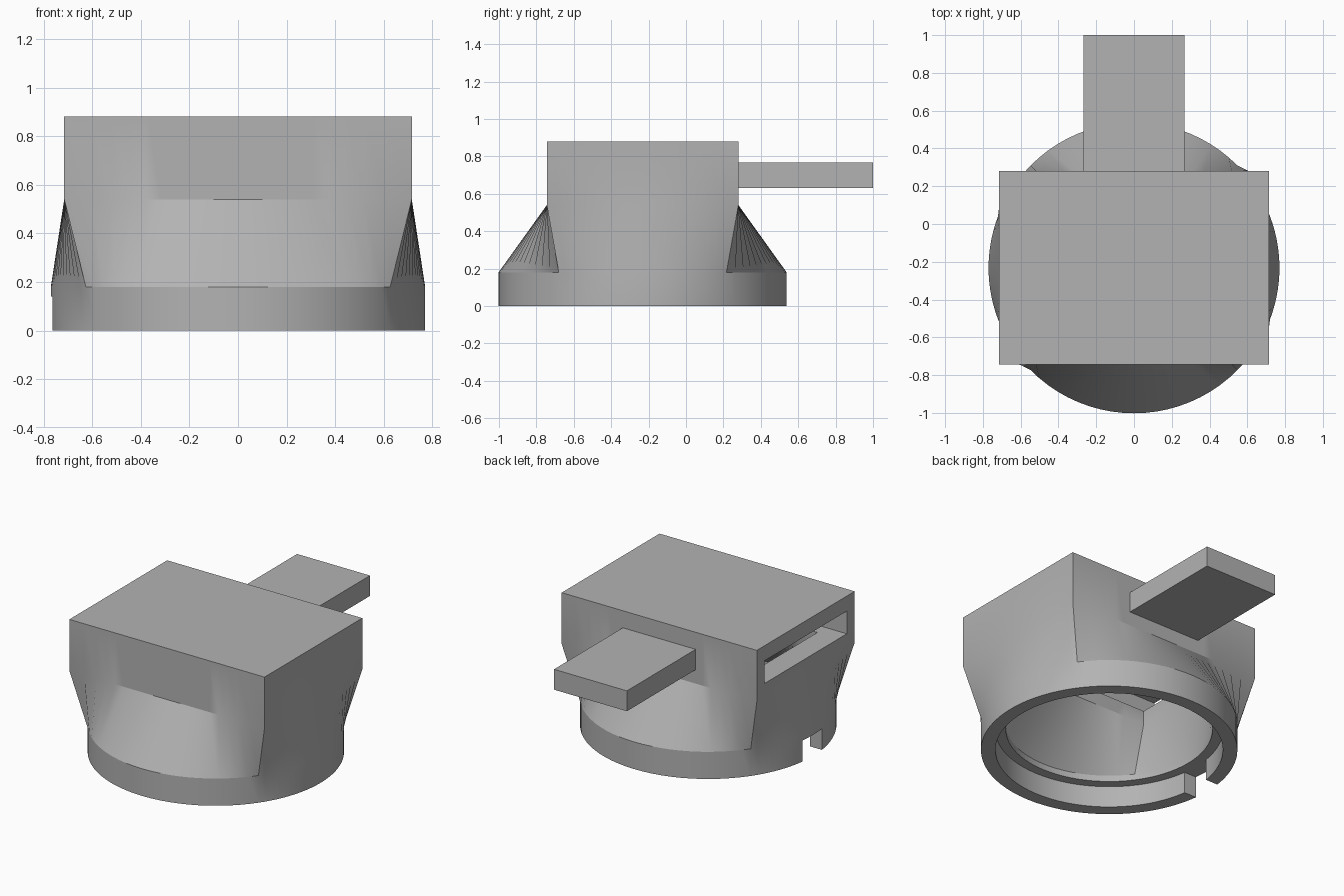
import bpy, bmesh, math

cube = bpy.data.objects.get("Cube")
if cube:
    bpy.data.objects.remove(cube, do_unlink=True)

CY = -0.232          # centre of the ring and housing
HX, HY = 0.715, 0.512  # half size of the housing
STEPS = 24           # segments per side of the loft

grey = bpy.data.materials.new("plain grey")
grey.use_nodes = True
grey.diffuse_color = (0.45, 0.45, 0.45, 1)
grey.node_tree.nodes["Principled BSDF"].inputs["Base Color"].default_value = (0.45, 0.45, 0.45, 1)


def add_object(name, bm):
    bmesh.ops.recalc_face_normals(bm, faces=bm.faces)
    mesh = bpy.data.meshes.new(name)
    bm.to_mesh(mesh)
    bm.free()
    obj = bpy.data.objects.new(name, mesh)
    bpy.context.collection.objects.link(obj)
    mesh.materials.append(grey)
    return obj


def box(name, x, y, z):
    bm = bmesh.new()
    bmesh.ops.create_cube(bm, size=1)
    for v in bm.verts:
        for i, (low, high) in enumerate((x, y, z)):
            v.co[i] = low if v.co[i] < 0 else high
    return add_object(name, bm)


# Angles around the body, with one exactly at every housing corner
corner = math.atan2(HY, HX)
stops = [-corner, corner, math.pi - corner, math.pi + corner, 2 * math.pi - corner]
angles = [a + (b - a) * i / STEPS for a, b in zip(stops, stops[1:]) for i in range(STEPS)]


def circle(radius, z):
    return [(radius * math.cos(a), CY + radius * math.sin(a), z) for a in angles]


def rectangle(hx, hy, z):
    points = []
    for a in angles:
        c, s = math.cos(a), math.sin(a)
        reach = min(HX / max(abs(c), 1e-6), HY / max(abs(s), 1e-6))
        points.append((c * reach * hx / HX, CY + s * reach * hy / HY, z))
    return points


# Hollow body: from the ceiling of the housing, down the outside, up the inside
sections = [
    rectangle(HX, HY, 0.88), rectangle(HX, HY, 0.54),
    circle(0.77, 0.18), circle(0.77, 0),
    circle(0.683, 0), circle(0.683, 0.14),
    circle(0.62, 0.14), circle(0.62, 0.18),
    rectangle(0.56, 0.345, 0.54), rectangle(0.56, 0.345, 0.7),
]
bm = bmesh.new()
rings = [[bm.verts.new(p) for p in section] for section in sections]
for upper, lower in zip(rings, rings[1:]):
    for i in range(len(upper)):
        j = (i + 1) % len(upper)
        bm.faces.new((upper[i], upper[j], lower[j], lower[i]))
bm.faces.new(rings[0])
bm.faces.new(rings[-1])
body = add_object("adapter_body", bm)

# Side slot in the housing and notch in the ring
cutters = [
    box("slot_cutter", (-0.9, 0.62), (CY - 0.43, CY + 0.43), (0.63, 0.78)),
    box("notch_cutter", (-0.9, -0.64), (CY - 0.1, CY + 0.1), (-0.1, 0.14)),
]
for cutter in cutters:
    cutter.hide_render = True
    cut = body.modifiers.new(cutter.name, "BOOLEAN")
    cut.operation = "DIFFERENCE"
    cut.solver = "EXACT"
    cut.object = cutter
    bpy.context.view_layer.objects.active = body
    bpy.ops.object.modifier_apply(modifier=cut.name)
    bpy.data.objects.remove(cutter, do_unlink=True)

bpy.ops.object.select_all(action="DESELECT")
body.select_set(True)
bpy.context.view_layer.objects.active = body
bpy.ops.object.shade_smooth_by_angle(angle=math.radians(25))

# Flat handle at the back
box("rear_tab", (-0.267, 0.267), (CY + HY, 1), (0.632, 0.767))
